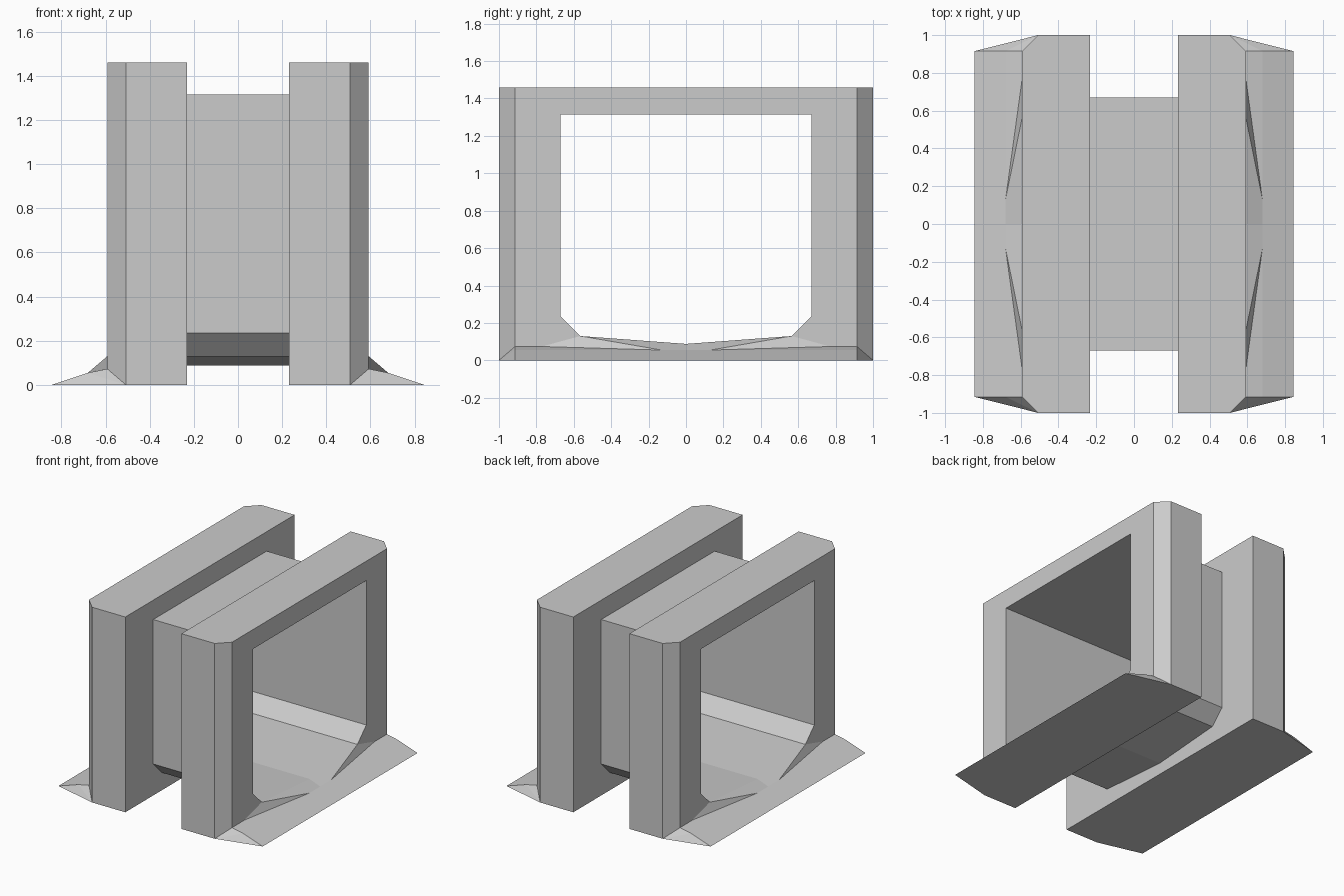
import bpy, bmesh

if "Cube" in bpy.data.objects:
    bpy.data.objects.remove(bpy.data.objects["Cube"])

H = 1.46
# Opening cross-section (y, z), shared by tunnel lining and frame cut
OPENING = [(-0.67, 1.315), (-0.67, 0.235), (-0.565, 0.13), (0, 0.088),
           (0.565, 0.13), (0.67, 0.235), (0.67, 1.315)]


def make_object(name, bm):
    bmesh.ops.recalc_face_normals(bm, faces=bm.faces)
    me = bpy.data.meshes.new(name)
    bm.to_mesh(me)
    bm.free()
    ob = bpy.data.objects.new(name, me)
    bpy.context.collection.objects.link(ob)
    return ob


def prism(name, start, end, capped=True):
    """Join two matching 3D outlines with side faces and optional end caps."""
    bm = bmesh.new()
    a = [bm.verts.new(p) for p in start]
    b = [bm.verts.new(p) for p in end]
    n = len(a)
    for i in range(n):
        j = (i + 1) % n
        bm.faces.new((a[i], a[j], b[j], b[i]))
    if capped:
        bm.faces.new(a)
        bm.faces.new(b[::-1])
    return make_object(name, bm)


def opening_prism(name, x, capped):
    return prism(name, [(-x, y, z) for y, z in OPENING],
                 [(x, y, z) for y, z in OPENING], capped)


def mirror_x(ob):
    ob.modifiers.new("Mirror", 'MIRROR').use_mirror_merge = False


# Thin tunnel lining between the two frames
opening_prism("tunnel_lining", 0.232, False)

# Portal frame: chamfered block with the opening cut through
footprint = [(0.232, -1), (0.507, -1), (0.592, -0.915),
             (0.592, 0.915), (0.507, 1), (0.232, 1)]
frame = prism("portal_frame", [(x, y, 0) for x, y in footprint],
              [(x, y, H) for x, y in footprint])
cutter = opening_prism("opening_cutter", 1.0, True)
cutter.hide_render = True
cut = frame.modifiers.new("Opening", 'BOOLEAN')
cut.operation = 'DIFFERENCE'
cut.solver = 'EXACT'
cut.object = cutter
bpy.context.view_layer.objects.active = frame
bpy.ops.object.modifier_apply(modifier=cut.name)
bpy.data.objects.remove(cutter)
mirror_x(frame)

# Entry ramp: folded slope, corner wedges and sill up to the tunnel floor
bm = bmesh.new()
for s in (-1, 1):
    corner = (0.507, s, 0)
    toe = (0.845, s * 0.915, 0)
    fold = (0.68, s * 0.915, 0.055)
    top = (0.592, s * 0.915, 0.073)
    shoulder = (0.592, s * 0.77, 0.074)
    lip = (0.592, s * 0.565, 0.13)
    fold_in = (0.68, s * 0.13, 0.055)
    mid_fold, mid_toe, mid_lip = (0.68, 0, 0.055), (0.845, 0, 0), (0.592, 0, 0.088)
    for face in ((corner, toe, fold), (corner, fold, top),
                 (toe, mid_toe, mid_fold, fold_in, fold),
                 (top, fold, fold_in, shoulder),
                 (shoulder, fold_in, lip),
                 (lip, fold_in, mid_fold, mid_lip),
                 (corner, toe, mid_toe, (0.507, 0, 0))):
        bm.faces.new([bm.verts.new(p) for p in face])
bmesh.ops.remove_doubles(bm, verts=bm.verts, dist=1e-4)
mirror_x(make_object("entry_ramp", bm))
